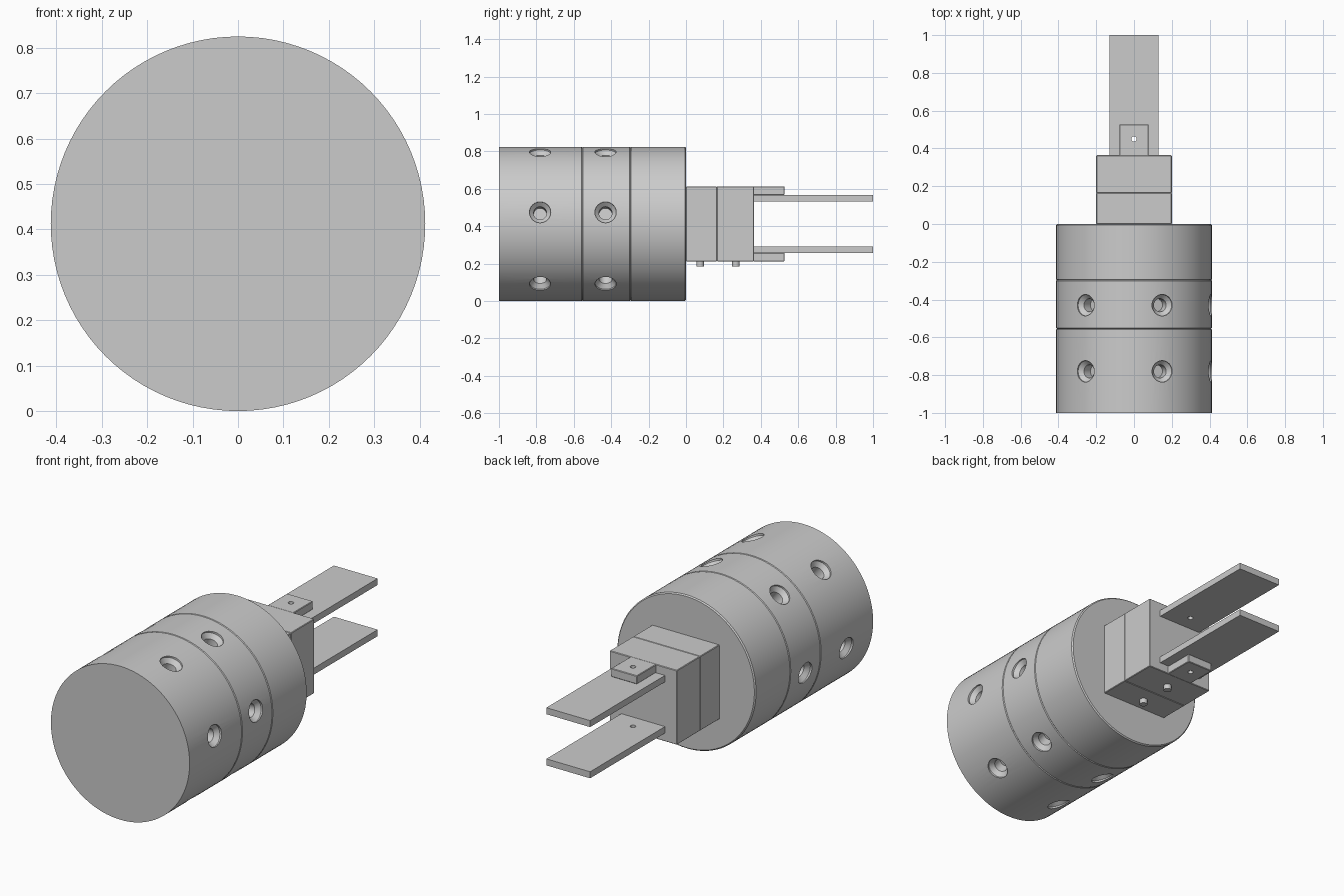
import bpy, bmesh, math
from mathutils import Matrix, Vector

if "Cube" in bpy.data.objects:
    bpy.data.objects.remove(bpy.data.objects["Cube"])

CZ = 0.4125   # height of the main axis
R = 0.4125    # body radius


def finish(name, bm, smooth=True):
    bmesh.ops.recalc_face_normals(bm, faces=bm.faces)
    me = bpy.data.meshes.new(name)
    bm.to_mesh(me)
    bm.free()
    ob = bpy.data.objects.new(name, me)
    bpy.context.collection.objects.link(ob)
    if smooth:
        shade(ob)
    return ob


def activate(ob):
    bpy.ops.object.select_all(action='DESELECT')
    ob.select_set(True)
    bpy.context.view_layer.objects.active = ob


def shade(ob):
    activate(ob)
    bpy.ops.object.shade_smooth_by_angle(angle=math.radians(25))


def lathe(bm, profile, segs, mat):
    """Solid of revolution about local z from (radius, height) points, placed by mat."""
    rings = []
    for r, h in profile:
        rings.append([bm.verts.new(mat @ Vector((r * math.cos(2 * math.pi * i / segs),
                                                 r * math.sin(2 * math.pi * i / segs), h)))
                      for i in range(segs)])
    for a, b in zip(rings, rings[1:]):
        for i in range(segs):
            j = (i + 1) % segs
            bm.faces.new((a[i], a[j], b[j], b[i]))
    bm.faces.new(rings[0][::-1])
    bm.faces.new(rings[-1])


def box(name, x, y, z, bevel=0.003):
    bm = bmesh.new()
    bmesh.ops.create_cube(bm, size=1)
    for v in bm.verts:
        v.co = [lo + (c + 0.5) * (hi - lo) for c, (lo, hi) in zip(v.co, (x, y, z))]
    if bevel:
        bmesh.ops.bevel(bm, geom=bm.edges[:], offset=bevel, segments=1, affect='EDGES')
    return finish(name, bm, False)


def cut(ob, cutter):
    activate(ob)
    mod = ob.modifiers.new("cut", 'BOOLEAN')
    mod.operation = 'DIFFERENCE'
    mod.solver = 'EXACT'
    mod.object = cutter
    bpy.ops.object.modifier_apply(modifier=mod.name)


# Cylindrical body: three sections with fine chamfered seams
AXIS_Y = Matrix.Translation((0, 0, CZ)) @ Matrix.Rotation(math.radians(-90), 4, 'X')


def section(name, y0, y1, c0, c1):
    bm = bmesh.new()
    profile = [(R - c0, y0)] + ([(R, y0 + c0)] if c0 else [])
    profile += ([(R, y1 - c1)] if c1 else []) + [(R - c1, y1)]
    lathe(bm, profile, 96, AXIS_Y)
    return finish(name, bm, False)


base = section("body_base_section", -1.0, -0.555, 0, 0.004)
middle = section("body_middle_section", -0.555, -0.297, 0.004, 0.004)
end = section("body_end_section", -0.297, 0.0, 0.004, 0.006)

# Countersunk screw holes: six around each of two sections
HOLE = [(0.035, 0.325), (0.035, 0.38), (0.057, 0.402), (0.057, 0.46)]
for ob, y in ((base, -0.78), (middle, -0.43)):
    bm = bmesh.new()
    for k in range(6):
        ang = math.radians(8.7 + 60 * k)
        mat = Matrix.Translation((0, y, CZ)) @ Matrix.Rotation(math.pi / 2 - ang, 4, 'Y')
        lathe(bm, HOLE, 24, mat)
    cutter = finish("hole_cutter", bm, False)
    cut(ob, cutter)
    bpy.data.objects.remove(cutter)
for ob in (base, middle, end):
    shade(ob)

# Square mounting blocks
H = 0.2
box("flange_block", (-H, H), (0, 0.165), (CZ - H, CZ + H))
box("jaw_block", (-H, H), (0.165, 0.364), (CZ - H, CZ + H))

# Small pins under the blocks
for i, y in enumerate((0.076, 0.267)):
    bm = bmesh.new()
    lathe(bm, [(0.02, 0.186), (0.02, 0.23)], 20, Matrix.Translation((0, y, 0)))
    finish(f"set_screw_{i + 1}", bm)

# Upper and lower tabs and blades, drilled through together
bm = bmesh.new()
lathe(bm, [(0.014, -0.2), (0.014, 1.2)], 20, Matrix.Translation((0, 0.45, 0)))
drill = finish("drill_cutter", bm, False)
for side, s in (("upper", 1), ("lower", -1)):
    def zr(a, b):
        return tuple(sorted((CZ + s * a, CZ + s * b)))
    tab = box(side + "_tab", (-0.077, 0.077), (0.36, 0.527), zr(0.155, 0.2))
    blade = box(side + "_blade", (-0.13, 0.13), (0.36, 1.0), zr(0.12, 0.155), 0)
    cut(tab, drill)
    cut(blade, drill)
    shade(tab)
    shade(blade)
bpy.data.objects.remove(drill)
